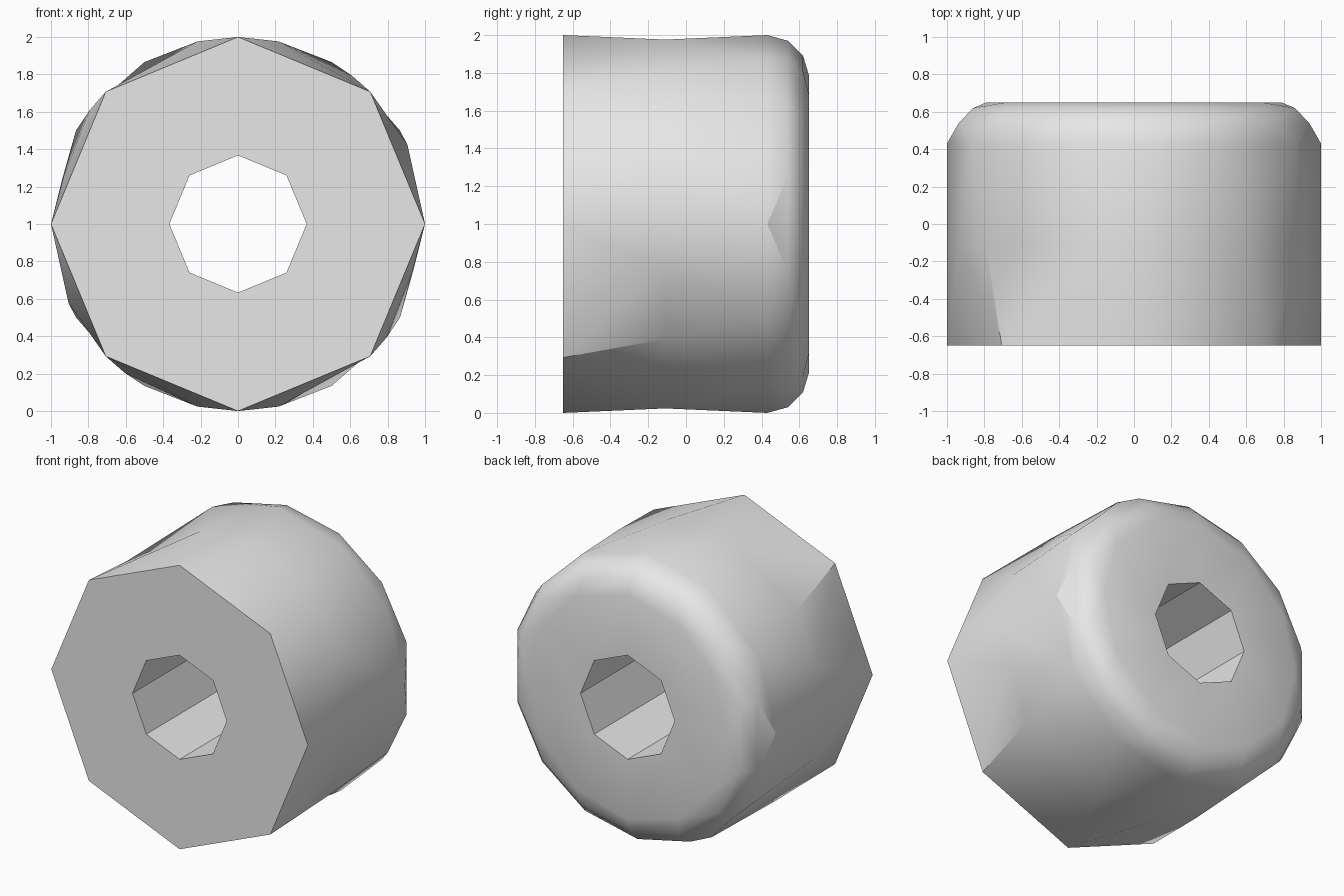
import bpy, bmesh, math

if "Cube" in bpy.data.objects:
    bpy.data.objects.remove(bpy.data.objects["Cube"])

bm = bmesh.new()


def loop(y, radius, angles):
    """Closed loop of vertices around the y axis; angles in degrees."""
    pts = []
    for a in angles:
        a, r = a if isinstance(a, tuple) else (a, radius)
        t = math.radians(a)
        pts.append((a, bm.verts.new((r * math.cos(t), y, 1 + r * math.sin(t)))))
    return pts


def zip_loops(a, b):
    """Join two loops with triangles, always advancing the lagging loop."""
    a = a + [(a[0][0] + 360, a[0][1])]
    b = b + [(b[0][0] + 360, b[0][1])]
    i = j = 0
    while i < len(a) - 1 or j < len(b) - 1:
        step_a = j == len(b) - 1 or (i < len(a) - 1 and a[i + 1][0] <= b[j + 1][0])
        nxt = a[i + 1][1] if step_a else b[j + 1][1]
        bm.faces.new((a[i][1], b[j][1], nxt))
        if step_a:
            i += 1
        else:
            j += 1


octagon = range(0, 360, 45)
dozen = range(0, 360, 30)
half_waist = [0, 25, 52.5, 77.5, 102.5, 142.5, (165, 0.966)]
waist = half_waist + [(a[0] + 180, a[1]) if isinstance(a, tuple) else a + 180
                      for a in half_waist]
bevel = [15, 40, 65, 90, 115, 140, 165, 195, 220, 245, 270, 295, 320, 345]

# Front bore rim, faceted tread, rounded back shoulder, back bore rim
loops = [
    loop(-0.65, 0.367, octagon),
    loop(-0.65, 1.0, octagon),
    loop(-0.11, 1.0, waist),
    loop(0.43, 1.0, dozen),
    loop(0.54, 0.97, bevel),
    loop(0.62, 0.89, bevel),
    loop(0.65, 0.79, dozen),
    loop(0.65, 0.367, octagon),
]
for k, ring in enumerate(loops):
    zip_loops(ring, loops[(k + 1) % len(loops)])
bmesh.ops.recalc_face_normals(bm, faces=bm.faces)

mesh = bpy.data.meshes.new("wheel")
bm.to_mesh(mesh)
bm.free()
wheel = bpy.data.objects.new("wheel", mesh)
bpy.context.collection.objects.link(wheel)

# Plain grey finish
grey = bpy.data.materials.new("light_grey")
grey.diffuse_color = (0.8, 0.8, 0.8, 1)
grey.use_nodes = True
grey.node_tree.nodes["Principled BSDF"].inputs["Base Color"].default_value = grey.diffuse_color
mesh.materials.append(grey)

bpy.context.view_layer.objects.active = wheel
wheel.select_set(True)
bpy.ops.object.shade_smooth_by_angle(angle=math.radians(30))
